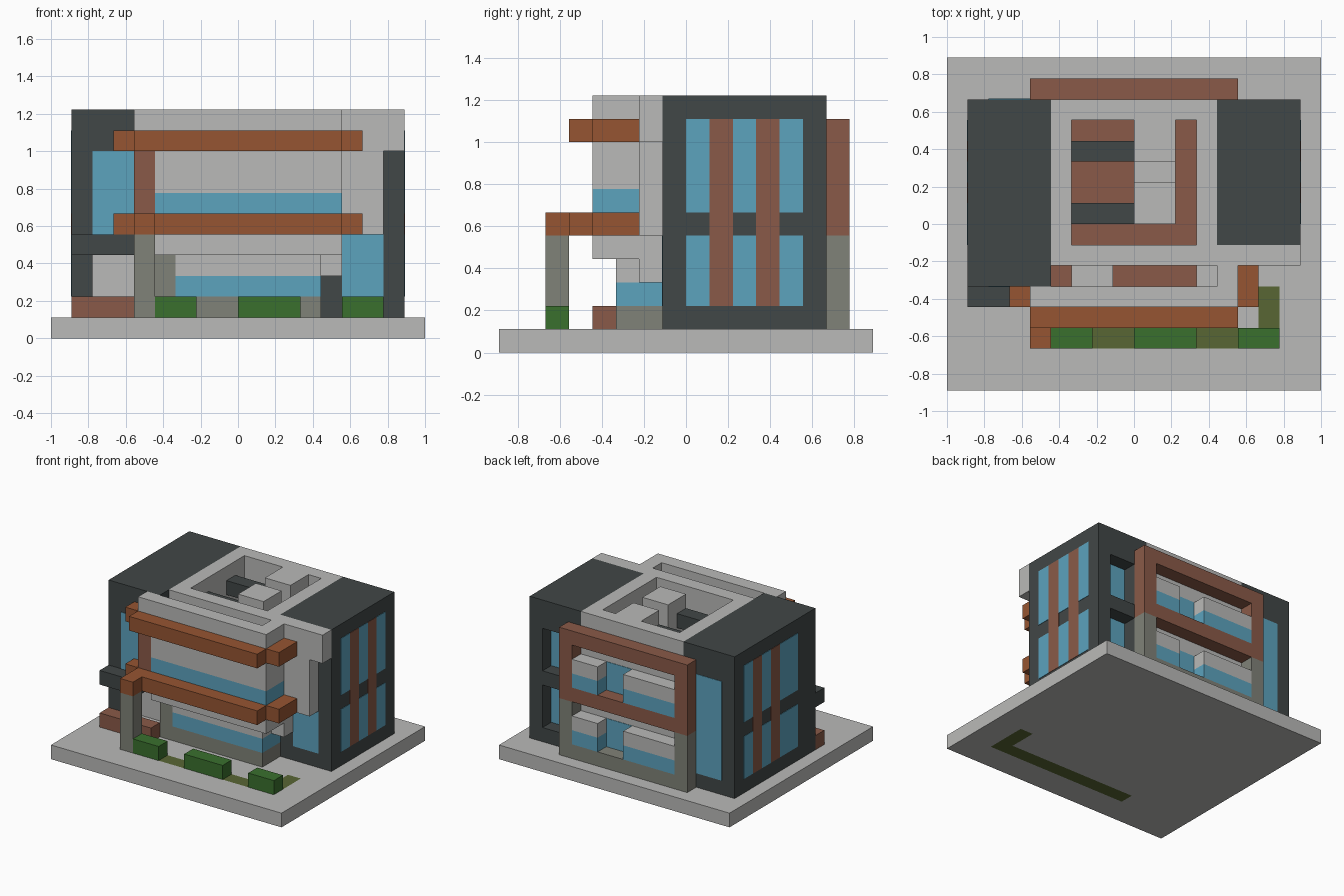
import bpy
import bmesh

cube = bpy.data.objects.get("Cube")
if cube:
    bpy.data.objects.remove(cube, do_unlink=True)

UNIT = 1 / 9   # one building module
THIN = 0.03    # thickness of glazing and cladding plates, in modules


def material(name, red, green, blue):
    mat = bpy.data.materials.new(name)
    mat.use_nodes = True
    colour = (red, green, blue, 1)
    mat.diffuse_color = colour
    mat.node_tree.nodes["Principled BSDF"].inputs["Base Color"].default_value = colour
    return mat


concrete = material("light concrete", 0.49, 0.49, 0.48)
dark = material("dark cladding", 0.053, 0.063, 0.063)
glass = material("blue glass", 0.107, 0.366, 0.515)
orange_wood = material("orange timber", 0.305, 0.091, 0.032)
brown_wood = material("brown timber", 0.254, 0.102, 0.065)
stone = material("grey stone", 0.216, 0.223, 0.188)
leaf = material("hedge green", 0.042, 0.162, 0.027)
soil = material("olive soil", 0.098, 0.133, 0.034)


def part(name, mat, *boxes):
    """One object made of boxes given as x, y and z ranges in modules."""
    bm = bmesh.new()
    for x0, x1, y0, y1, z0, z1 in boxes:
        corners = bmesh.ops.create_cube(bm, size=1)["verts"]
        for v in corners:
            v.co.x = UNIT * (x1 if v.co.x > 0 else x0)
            v.co.y = UNIT * (y1 if v.co.y > 0 else y0)
            v.co.z = UNIT * (z1 if v.co.z > 0 else z0)
    mesh = bpy.data.meshes.new(name)
    bm.to_mesh(mesh)
    bm.free()
    mesh.materials.append(mat)
    obj = bpy.data.objects.new(name, mesh)
    bpy.context.collection.objects.link(obj)
    return obj


# Ground slab with an L-shaped planting bed let into it
part("ground_slab", concrete,
     (-9, 9, -8, -6, 0, 1), (-9, -4, -6, -5, 0, 1), (7, 9, -6, -3, 0, 1),
     (-9, 6, -5, -3, 0, 1), (-9, 9, -3, 8, 0, 1))
part("planting_bed", soil, (-4, 7, -6, -5, 0, 1), (6, 7, -5, -3, 0, 1))
for label, start, end in (("right", -4, -2), ("middle", 0, 3), ("left", 5, 7)):
    part("hedge_" + label, leaf, (start, end, -6, -5, 1, 2))

# Dark wing at -x with an entrance recess and a balcony slab
part("right_wing", dark,
     (-8, -4, -1, 6, 1, 11), (-8, -4, -3, -1, 4, 11), (-8, -7, -3, -1, 1, 4))
part("right_balcony", dark, (-8, -5, -4, -3, 4, 5))
part("entrance_back_wall", concrete, (-7, -4, -1 - THIN, -1, 1, 4))
part("right_wing_front_window", glass, (-7, -5, -3 - THIN, -3, 5, 9))
part("right_wing_back_window", glass, (-7, -5, 6, 6 + THIN, 2, 9))
part("entrance_planter", brown_wood, (-8, -4, -4, -3, 1, 2))

# Dark wing at +x with a recessed opening in the back
part("left_wing", dark,
     (4, 8, -1, 5, 1, 11), (4, 5, 5, 6, 1, 11), (7, 8, 5, 6, 1, 11),
     (5, 7, 5, 6, 1, 2), (5, 7, 5, 6, 5, 6), (5, 7, 5, 6, 9, 11))
part("left_wing_back_window", glass, (5, 7, 5, 5 + THIN, 2, 9))
part("left_wing_front_window", glass, (5, 7, -1 - THIN, -1, 2, 5))
part("left_wing_canopy", concrete,
     (4, 8, -2, -1, 9, 11), (5, 7, -2, -1, 5, 9), (4, 5, -2, -1, 3, 11))


# Two-storey side glazing divided by timber stripes
def side_glazing(label, x0, x1, panes, stripes):
    storeys = ((2, 5), (6, 10))
    part(label + "_side_windows", glass,
         *[(x0, x1, a, b, low, high) for a, b in panes for low, high in storeys])
    part(label + "_side_stripes", brown_wood,
         *[(x0, x1, a, b, 2, 10) for a, b in stripes])


side_glazing("left", 8, 8 + THIN, ((0, 1), (2, 3), (4, 5)), ((1, 2), (3, 4)))
side_glazing("right", -8 - THIN, -8, ((-1, 1), (2, 3), (4, 5)), ((1, 2), (3, 4)))

# Central core, open at the roof
part("core_ground_floor", concrete, (-4, 4, -1, 6, 1, 5))
part("core_walls", concrete,
     (-4, 4, 5, 6, 5, 11), (-4, -3, -1, 5, 6, 11), (3, 4, -1, 5, 6, 11),
     (-4, 4, -2, -1, 4, 11))
part("upper_floor", brown_wood, (-4, 4, -3, 5, 5, 6))
part("roof_blocks", concrete,
     (0, 2, 0, 2, 6, 11), (0, 2, 2, 3, 6, 9), (0, 2, 3, 5, 6, 11))
part("roof_beams", dark, (-3, 0, 0, 1, 9, 10), (-3, 0, 3, 4, 9, 10))

# Ground floor front room
part("front_plinth", stone, (-3, 4, -3, -1, 1, 2))
part("front_lower_window", glass, (-3, 4, -3, -1, 2, 3))
part("front_lower_wall", concrete, (-3, 4, -3, -1, 3, 4))
part("entrance_pier", stone, (-4, -3, -3, -1, 1, 4))

# Projecting upper front room with a ribbon window and a roof slot
part("front_upper_base", concrete,
     (-4, 5, -4, -2, 4, 5), (-4, 5, -4, -3, 5, 6), (4, 5, -3, -2, 5, 6))
part("front_upper_window", glass, (-4, 5, -4, -3, 6, 7), (4, 5, -3, -2, 6, 7))
part("front_upper_wall", concrete,
     (-4, 5, -4, -3, 7, 11), (4, 5, -3, -2, 7, 11), (-5, -4, -4, -3, 10, 11))
part("front_room_fittings", concrete, (-3, -1, -3, -2, 6, 8), (3, 4, -3, -2, 6, 8))

# Timber beams wrapping the front, with their supports
for label, low in (("lower", 5), ("upper", 9)):
    high = low + 1
    part(label + "_front_beam", orange_wood,
         (-5, 5, -5, -4, low, high), (5, 6, -4, -2, low, high),
         (-6, -5, -4, -3, low, high))
part("lower_beam_end", orange_wood, (-5, -4, -6, -5, 5, 6))
part("front_column", stone, (-5, -4, -6, -5, 1, 5))
part("front_post", brown_wood, (-5, -4, -4, -3, 5, 10))

# Back frame: timber above, stone below
part("back_timber_frame", brown_wood,
     (-5, -4, 6, 7, 5, 10), (4, 5, 6, 7, 5, 10),
     (-4, 4, 6, 7, 9, 10), (-4, 4, 6, 7, 5, 6))
part("back_stone_frame", stone,
     (-5, -4, 6, 7, 1, 5), (4, 5, 6, 7, 1, 5), (-4, 4, 6, 7, 1, 2))

# Back bays and doors on both storeys
for label, low in (("lower", 2), ("upper", 6)):
    for side, start, end in (("left", 2, 4), ("right", -4, 0)):
        bay = label + "_" + side + "_bay"
        part(bay + "_glass", glass, (start, end, 6, 7, low, low + 1))
        part(bay + "_top", concrete, (start, end, 6, 7, low + 1, low + 2))
    part(label + "_back_door", glass, (0, 2, 6, 6 + THIN, low, low + 2))
